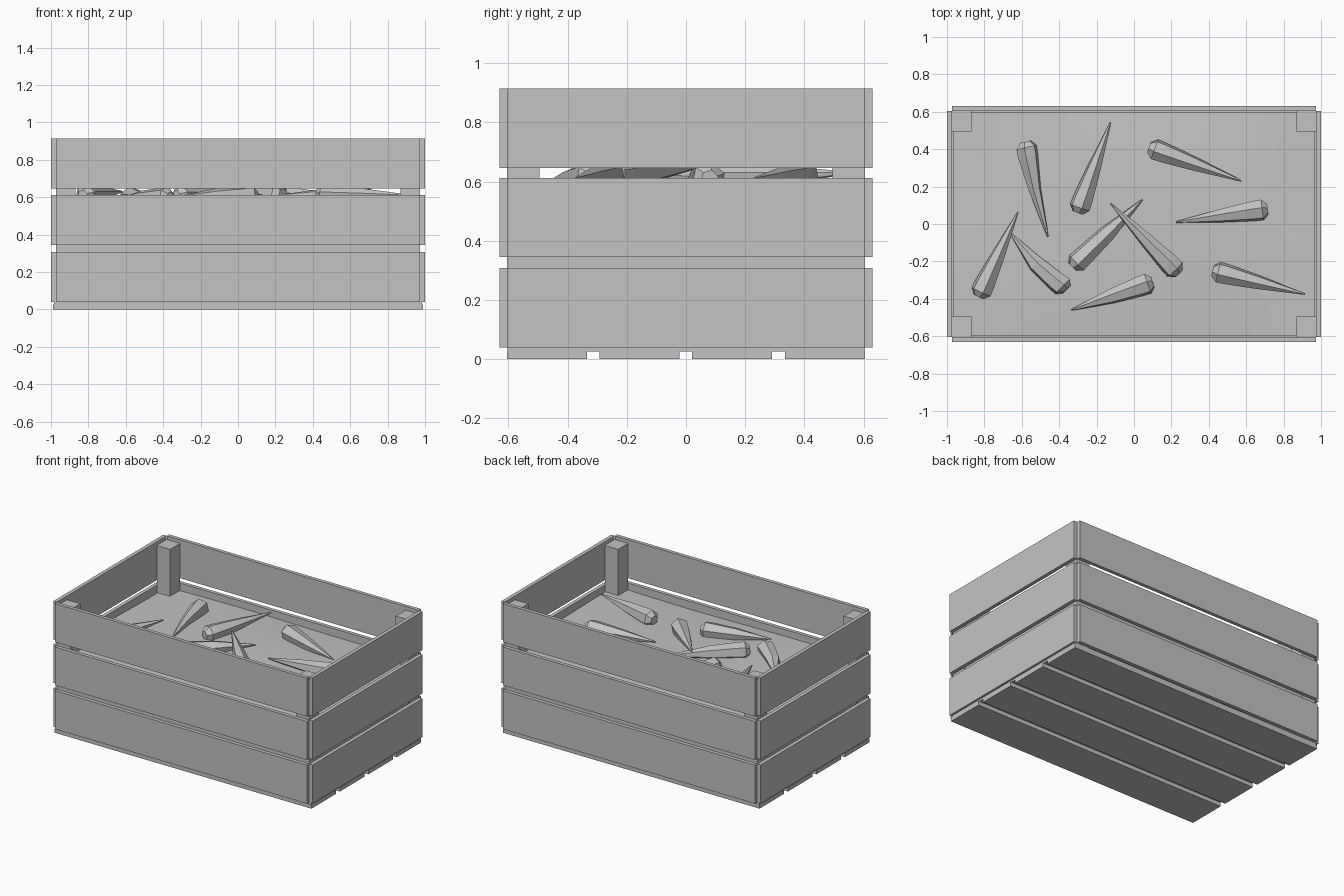
import bpy, bmesh, math
from mathutils import Vector

cube = bpy.data.objects.get("Cube")
if cube:
    bpy.data.objects.remove(cube, do_unlink=True)

grey = bpy.data.materials.new("plain grey")
grey.use_nodes = True
colour = (0.55, 0.55, 0.55, 1)
grey.diffuse_color = colour
grey.node_tree.nodes["Principled BSDF"].inputs["Base Color"].default_value = colour


def finish(name, bm):
    bmesh.ops.recalc_face_normals(bm, faces=bm.faces)
    mesh = bpy.data.meshes.new(name)
    bm.to_mesh(mesh)
    bm.free()
    mesh.materials.append(grey)
    obj = bpy.data.objects.new(name, mesh)
    bpy.context.collection.objects.link(obj)
    return obj


def box(name, low, high):
    bm = bmesh.new()
    bmesh.ops.create_cube(bm, size=1)
    low, high = Vector(low), Vector(high)
    for v in bm.verts:
        v.co = (low + high) / 2 + v.co * (high - low)
    return finish(name, bm)


# Three rows of wall planks
for row, z in enumerate((0.04, 0.345, 0.647), 1):
    top = z + 0.268
    box(f"front_plank_{row}", (-0.972, -0.63, z), (0.972, -0.605, top))
    box(f"back_plank_{row}", (-0.972, 0.605, z), (0.972, 0.63, top))
    box(f"left_plank_{row}", (0.974, -0.605, z), (1, 0.605, top))
    box(f"right_plank_{row}", (-1, -0.605, z), (-0.974, 0.605, top))

# Bottom slats and the floor above them
for i in range(4):
    y = -0.605 + i * 0.313
    box(f"bottom_slat_{i + 1}", (-0.99, y, 0), (0.99, y + 0.27, 0.027))
box("floor_panel", (-0.985, -0.603, 0.027), (0.985, 0.603, 0.04))

# Corner posts
for side, sx in (("left", 1), ("right", -1)):
    for end, sy in (("front", -1), ("back", 1)):
        xs = sorted((sx * 0.87, sx * 0.973))
        ys = sorted((sy * 0.495, sy * 0.604))
        box(f"{end}_{side}_post", (xs[0], ys[0], 0.04), (xs[1], ys[1], 0.89))

# Filling: a block with a gently mounded top
bm = bmesh.new()
bmesh.ops.create_grid(bm, x_segments=12, y_segments=8, size=1)
border = [e for e in bm.edges if e.is_boundary]
skirt = bmesh.ops.extrude_edge_only(bm, edges=border)["geom"]
lower = {g for g in skirt if isinstance(g, bmesh.types.BMVert)}
for v in bm.verts:
    x, y = v.co.x, v.co.y
    mound = 0.565 + 0.025 * (1 - x**2) * (1 - y**2) + 0.004 * math.sin(4 * x + 3 * y)
    v.co = (x * 0.968, y * 0.6, 0.045 if v in lower else mound)
fill = finish("filling", bm)
bpy.context.view_layer.objects.active = fill
fill.select_set(True)
bpy.ops.object.shade_smooth_by_angle(angle=math.radians(30))
fill.select_set(False)

# Root shape: (distance along the root, radius)
PROFILE = ((0, 0.03), (0.06, 0.058), (0.16, 0.056), (0.5, 0.038), (1, 0.004))
SIDES = 6


def root(name, head, tip, bend=0.0, waist=1.0):
    head, tip = Vector(head), Vector(tip)
    along = tip - head
    side = along.cross(Vector((0, 0, 1))).normalized()
    up = side.cross(along).normalized()
    bm = bmesh.new()
    rings = []
    for t, radius in PROFILE:
        sway = bend * math.sin(math.pi * t)
        centre = head + along * t + side * sway
        r = radius * (waist if t == 0.5 else 1)
        ring = []
        for k in range(SIDES):
            a = math.tau * (k + 0.3) / SIDES
            ring.append(bm.verts.new(centre + side * r * math.cos(a) + up * r * math.sin(a)))
        rings.append(ring)
    for a, b in zip(rings, rings[1:]):
        for k in range(SIDES):
            n = (k + 1) % SIDES
            bm.faces.new((a[k], a[n], b[n], b[k]))
    bm.faces.new(rings[0])
    bm.faces.new(rings[-1])
    return finish(name, bm)


# Scattered roots lying on the filling: head, tip, sideways bend, waist
ROOTS = (
    ((-0.58, 0.44, 0.60), (-0.46, -0.07, 0.60), 0.01, 0.9),
    ((-0.30, 0.06, 0.61), (-0.125, 0.545, 0.63), 0, 1),
    ((0.08, 0.41, 0.61), (0.575, 0.23, 0.61), 0, 1),
    ((0.715, 0.08, 0.61), (0.225, 0.01, 0.61), 0, 1),
    ((-0.83, -0.39, 0.61), (-0.62, 0.065, 0.63), 0, 1),
    ((-0.36, -0.35, 0.60), (-0.66, -0.05, 0.58), -0.02, 1.2),
    ((-0.33, -0.23, 0.61), (0.045, 0.13, 0.61), 0, 1.2),
    ((0.24, -0.265, 0.62), (-0.125, 0.11, 0.67), 0, 1),
    ((0.10, -0.31, 0.61), (-0.335, -0.46, 0.60), 0, 1.1),
    ((0.42, -0.25, 0.61), (0.915, -0.375, 0.61), 0, 1),
)
for i, spec in enumerate(ROOTS, 1):
    root(f"root_vegetable_{i}", *spec)
